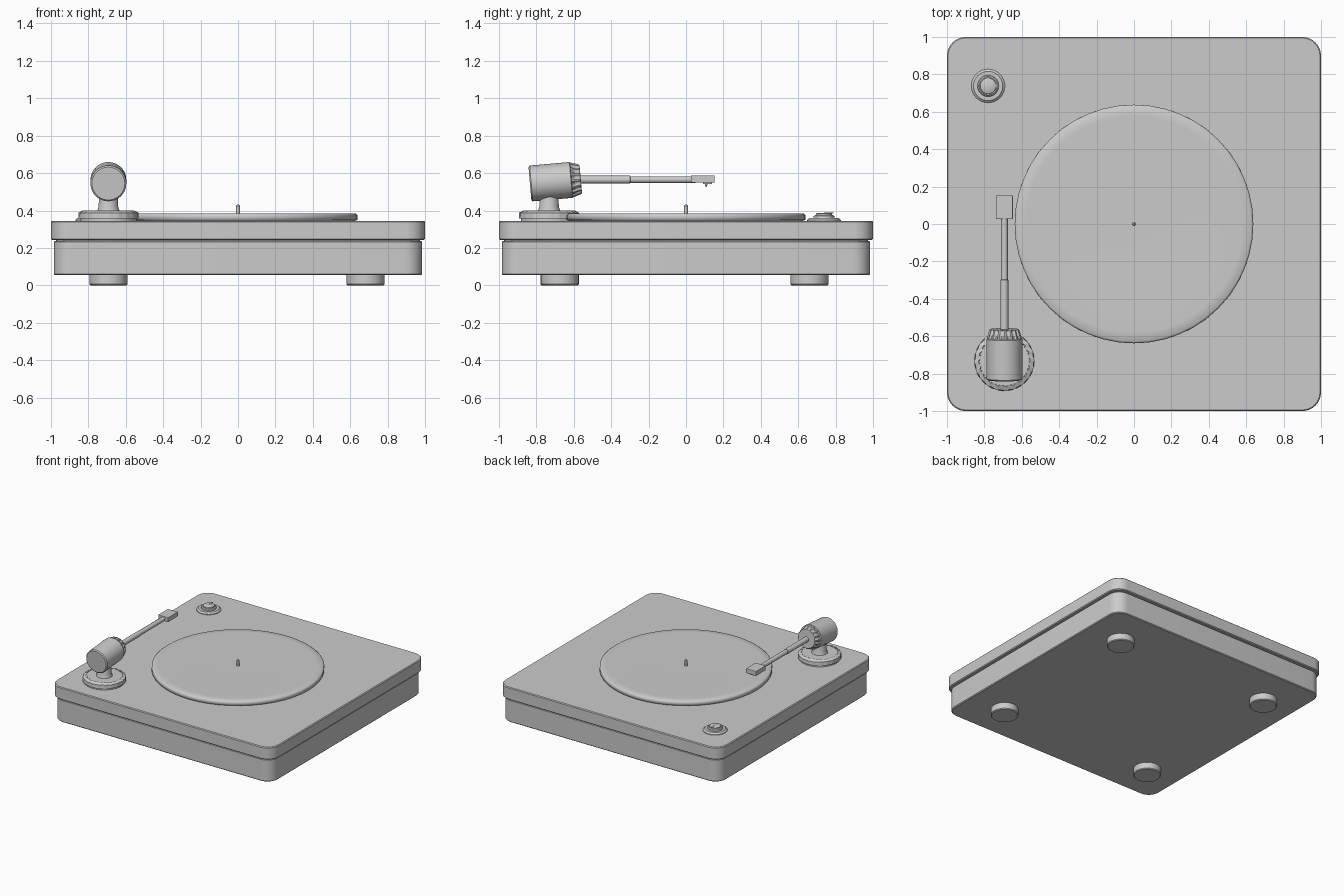
import bpy, math
from mathutils import Matrix, Vector

if "Cube" in bpy.data.objects:
    bpy.data.objects.remove(bpy.data.objects["Cube"])


def finish(ob, angle=35):
    bpy.ops.object.select_all(action='DESELECT')
    bpy.context.view_layer.objects.active = ob
    ob.select_set(True)
    bpy.ops.object.shade_smooth_by_angle(angle=math.radians(angle))


def mesh_object(name, verts, faces, angle=35):
    me = bpy.data.meshes.new(name)
    me.from_pydata(verts, [], faces)
    ob = bpy.data.objects.new(name, me)
    bpy.context.collection.objects.link(ob)
    finish(ob, angle)
    return ob


def lathe(name, profile, loc, seg=32, rot=None, angle=35):
    """Spin (radius, height[, tooth depth]) rows, bottom to top, and cap both ends."""
    m = Matrix.Translation(loc) @ (rot or Matrix())
    verts, faces = [], []
    for row in profile:
        r, h = row[:2]
        depth = row[2] if len(row) > 2 else 0
        for i in range(seg):
            a = 2 * math.pi * i / seg
            rr = r - depth * (i // 2 % 2)
            verts.append(m @ Vector((rr * math.cos(a), rr * math.sin(a), h)))
    for k in range(len(profile) - 1):
        for i in range(seg):
            j = (i + 1) % seg
            faces.append((k*seg + i, k*seg + j, (k+1)*seg + j, (k+1)*seg + i))
    faces.append(tuple(reversed(range(seg))))
    top = (len(profile) - 1) * seg
    faces.append(tuple(range(top, top + seg)))
    return mesh_object(name, verts, faces, angle)


def slab(name, half, radius, z0, z1, bevel=0.006):
    """Rounded square slab with softened top and bottom edges."""
    n, verts, faces = 8, [], []
    for inset, z in ((bevel, z0), (0, z0 + bevel), (0, z1 - bevel), (bevel, z1)):
        c, r = half - radius, radius - inset
        for q, (sx, sy) in enumerate(((1, 1), (-1, 1), (-1, -1), (1, -1))):
            for i in range(n + 1):
                a = math.pi / 2 * (q + i / n)
                verts.append((sx*c + r*math.cos(a), sy*c + r*math.sin(a), z))
    m = 4 * (n + 1)
    for k in range(3):
        for i in range(m):
            j = (i + 1) % m
            faces.append((k*m + i, k*m + j, (k+1)*m + j, (k+1)*m + i))
    faces += [tuple(reversed(range(m))), tuple(range(3*m, 4*m))]
    return mesh_object(name, verts, faces)


def box(name, loc, size, bevel=0.0):
    bpy.ops.mesh.primitive_cube_add(size=1, location=loc)
    ob = bpy.context.object
    ob.name = name
    ob.scale = size
    bpy.ops.object.transform_apply(location=False, rotation=False, scale=True)
    if bevel:
        mod = ob.modifiers.new("bevel", 'BEVEL')
        mod.width, mod.segments = bevel, 2
    return ob


# Plinth: lower case, recessed seam, overhanging top plate
slab("lower_case", 0.985, 0.095, 0.055, 0.238)
slab("seam_filler", 0.972, 0.085, 0.23, 0.25, 0.002)
slab("top_plate", 1.0, 0.1, 0.243, 0.345)

# Feet
for x in (-0.693, 0.682):
    for y in (-0.675, 0.66):
        lathe("foot", [(0.096, 0), (0.102, 0.006), (0.102, 0.06)], (x, y, 0))

# Platter with a soft rim and shallow dish, plus spindle
lathe("platter", [(0.62, 0.343), (0.638, 0.35), (0.638, 0.377), (0.628, 0.384),
                  (0.58, 0.385), (0.35, 0.38), (0.06, 0.38)], (0, 0, 0), 48, angle=75)
lathe("spindle", [(0.01, 0.375), (0.01, 0.425), (0.005, 0.432)], (0, 0, 0), 16)

# Speed knob: collar, cap and pointer
knob = (-0.78, 0.738, 0)
lathe("knob_collar", [(0.09, 0.343), (0.09, 0.35), (0.078, 0.361), (0.06, 0.361)], knob)
lathe("knob_body", [(0.058, 0.358), (0.055, 0.37), (0.048, 0.375)], knob)
lathe("knob_cap", [(0.044, 0.372), (0.042, 0.383), (0.036, 0.387)], knob)
box("knob_pointer", (-0.78, 0.763, 0.386), (0.007, 0.05, 0.006))

# Tonearm base with toothed rim and pillar
base = (-0.693, -0.732, 0)
lathe("arm_base", [(0.15, 0.343), (0.15, 0.357), (0.16, 0.358), (0.16, 0.388, 0.004),
                   (0.138, 0.4, 0.008), (0.132, 0.396), (0.06, 0.396)], base, 80, angle=20)
lathe("arm_pillar", [(0.062, 0.39), (0.052, 0.42), (0.05, 0.5)], base)

# Counterweight, tilted slightly upward, with knurled front collar
tilt = Matrix.Rotation(math.radians(-85), 4, 'X')
pivot = (-0.693, -0.70, 0.556)
lathe("counterweight", [(0.088, -0.135), (0.096, -0.128), (0.096, 0.085), (0.088, 0.09)],
      pivot, 40, tilt)
lathe("counterweight_collar", [(0.094, 0.088, 0.008), (0.08, 0.134, 0.008), (0.074, 0.138)],
      pivot, 64, tilt, 20)

# Arm tube, headshell and stylus
along_y = Matrix.Rotation(math.radians(-90), 4, 'X')
lathe("arm_tube", [(0.021, -0.6), (0.021, -0.3), (0.018, -0.298), (0.018, 0.05)],
      (-0.693, 0, 0.565), 20, along_y)
box("headshell", (-0.693, 0.089, 0.569), (0.09, 0.126, 0.038), 0.003)
box("cartridge", (-0.693, 0.115, 0.548), (0.04, 0.05, 0.012))
lathe("stylus", [(0.002, 0.525), (0.009, 0.546)], (-0.693, 0.108, 0), 12)
